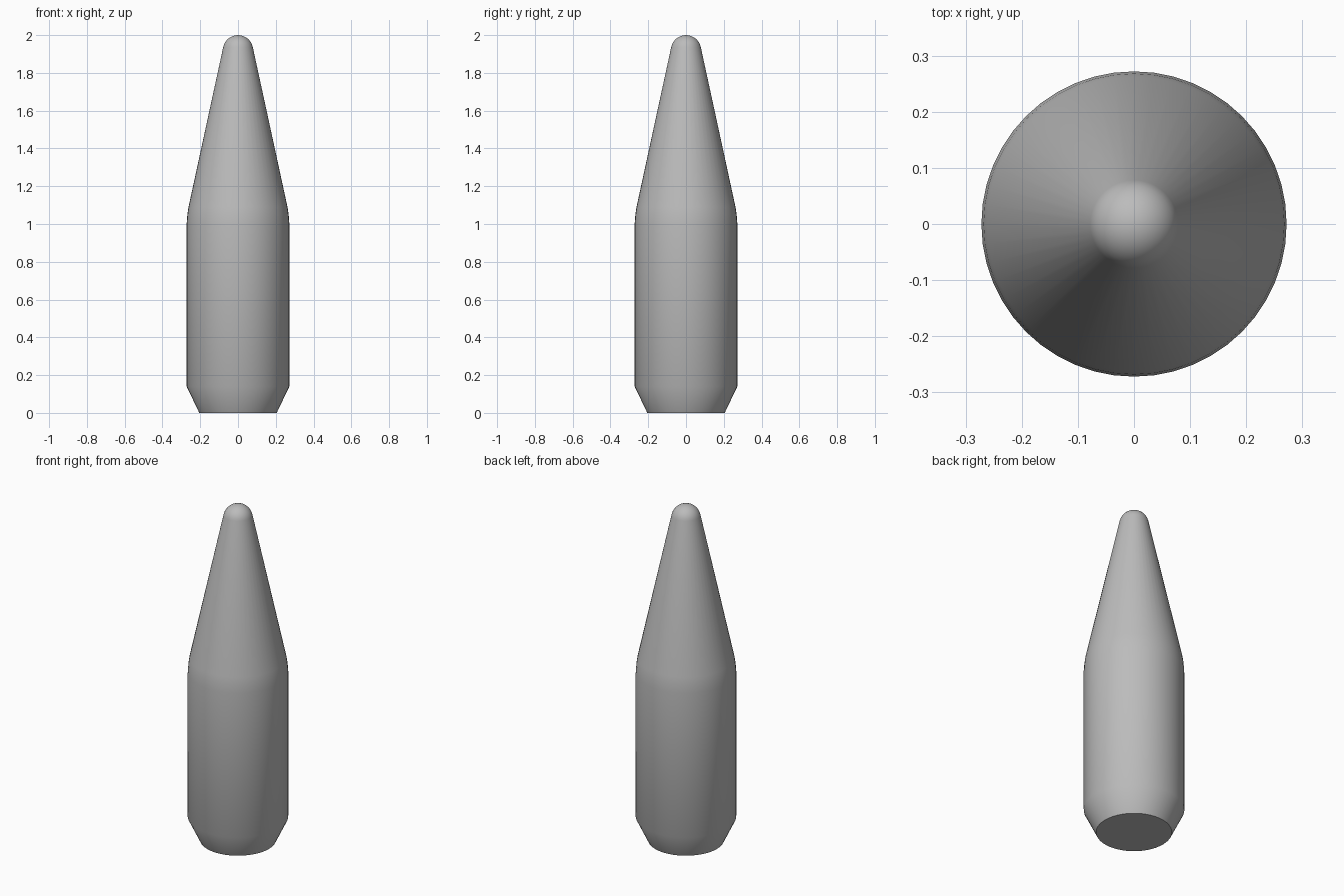
import bpy, bmesh, math

if "Cube" in bpy.data.objects:
    bpy.data.objects.remove(bpy.data.objects["Cube"])

SIDES = 48

# Half outline of the body: chamfered base, straight barrel, tapered nose
profile = [(0.205, 0.0), (0.272, 0.14), (0.272, 1.0), (0.268, 1.05), (0.262, 1.09)]

# Rounded tip: an arc that leaves the cone tangentially
R, TILT = 0.08, math.radians(12)
for i in range(9):
    a = TILT + (math.pi / 2 - TILT) * i / 8
    profile.append((R * math.cos(a), 2.0 - R + R * math.sin(a)))

bm = bmesh.new()
rings = []
for r, z in profile[:-1]:
    rings.append([bm.verts.new((r * math.cos(math.tau * k / SIDES),
                                r * math.sin(math.tau * k / SIDES), z))
                  for k in range(SIDES)])
for low, high in zip(rings, rings[1:]):
    for k in range(SIDES):
        n = (k + 1) % SIDES
        bm.faces.new((low[k], low[n], high[n], high[k]))

# Flat base and pointed cap of the tip
bm.faces.new(rings[0][::-1])
apex = bm.verts.new((0, 0, 2.0))
for k in range(SIDES):
    bm.faces.new((rings[-1][k], rings[-1][(k + 1) % SIDES], apex))

mesh = bpy.data.meshes.new("pointed_body")
bm.to_mesh(mesh)
bm.free()
body = bpy.data.objects.new("pointed_body", mesh)
bpy.context.collection.objects.link(body)

# Plain grey finish
grey = bpy.data.materials.new("grey")
grey.diffuse_color = (0.5, 0.5, 0.5, 1)
grey.use_nodes = True
grey.node_tree.nodes["Principled BSDF"].inputs["Base Color"].default_value = grey.diffuse_color
mesh.materials.append(grey)

# Smooth sides with a sharp base rim
bpy.context.view_layer.objects.active = body
body.select_set(True)
bpy.ops.object.shade_smooth_by_angle(angle=math.radians(30))
